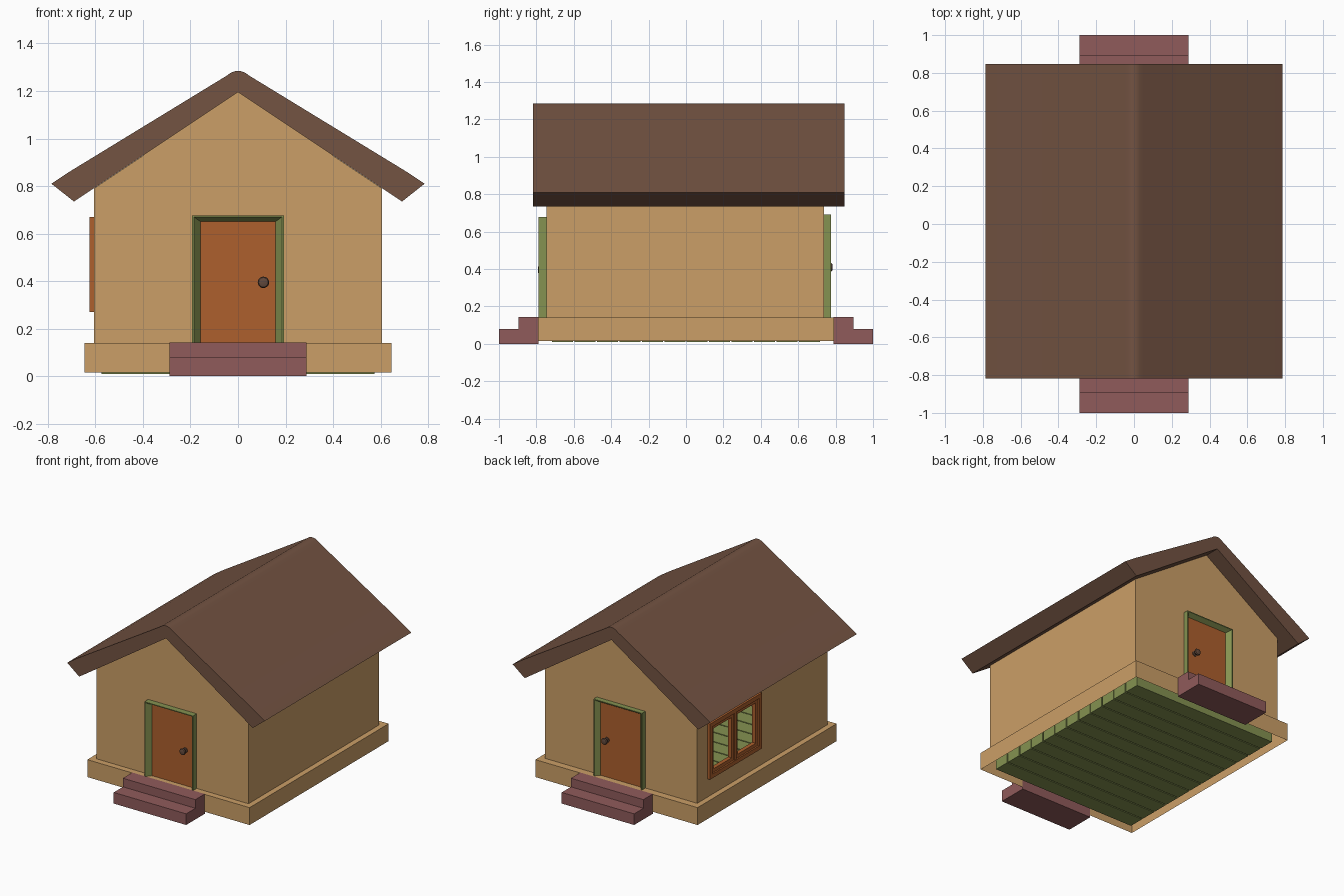
import bpy, bmesh, math

if "Cube" in bpy.data.objects:
    bpy.data.objects.remove(bpy.data.objects["Cube"])


def material(name, rgb):
    lin = [((c / 255 + 0.055) / 1.055) ** 2.4 for c in rgb] + [1]
    m = bpy.data.materials.new(name)
    m.use_nodes = True
    m.diffuse_color = lin
    m.node_tree.nodes["Principled BSDF"].inputs["Base Color"].default_value = lin
    return m


PLASTER = material("tan_plaster", (203, 159, 103))
ROOF = material("brown_roof", (115, 83, 66))
WOOD = material("orange_wood", (173, 96, 45))
GREEN = material("olive_green", (133, 146, 81))
STONE = material("red_stone", (144, 91, 91))
METAL = material("dark_metal", (98, 73, 60))


def finish(name, bm, mat):
    bmesh.ops.recalc_face_normals(bm, faces=bm.faces)
    me = bpy.data.meshes.new(name)
    bm.to_mesh(me)
    bm.free()
    me.materials.append(mat)
    ob = bpy.data.objects.new(name, me)
    bpy.context.collection.objects.link(ob)
    return ob


def add_box(bm, x, y, z):
    verts = bmesh.ops.create_cube(bm, size=1)["verts"]
    for v in verts:
        v.co = [lo + (c + 0.5) * (hi - lo) for c, (lo, hi) in zip(v.co, (x, y, z))]


def box(name, mat, x, y, z):
    bm = bmesh.new()
    add_box(bm, x, y, z)
    return finish(name, bm, mat)


def loft(name, mat, sections, closed=False, caps=False):
    """Skin equal-length point rings, one after another."""
    bm = bmesh.new()
    rings = [[bm.verts.new(p) for p in s] for s in sections]
    n = len(rings[0])
    for a, b in zip(rings, rings[1:]):
        for i in range(n if closed else n - 1):
            j = (i + 1) % n
            bm.faces.new((a[i], a[j], b[j], b[i]))
    if caps:
        bm.faces.new(rings[0])
        bm.faces.new(rings[-1])
    return finish(name, bm, mat)


def prism_y(name, mat, profile, y0, y1):
    return loft(name, mat, [[(x, y, z) for x, z in profile] for y in (y0, y1)], True, True)


def prism_x(name, mat, profile, x0, x1):
    return loft(name, mat, [[(x, y, z) for y, z in profile] for x in (x0, x1)], True, True)


def cut(ob, cutter):
    mod = ob.modifiers.new("cut", "BOOLEAN")
    mod.operation = "DIFFERENCE"
    mod.solver = "EXACT"
    mod.object = cutter
    bpy.context.view_layer.objects.active = ob
    bpy.ops.object.modifier_apply(modifier=mod.name)
    bpy.data.objects.remove(cutter)


def gable(half, base, drop):
    """Pentagon outline that follows the roof underside."""
    eave = 1.195 - drop - half * 0.667
    return [(-half, base), (half, base), (half, eave), (0, 1.195 - drop), (-half, eave)]


FRONT, BACK = -0.745, 0.737
WIN_Y, WIN_Z = (0.03, 0.62), (0.27, 0.67)

# Hollow gabled walls with a window opening
walls = prism_y("walls", PLASTER, gable(0.605, 0.13, 0), FRONT, BACK)
cut(walls, prism_y("room_cutter", PLASTER, gable(0.578, 0.05, 0.03), FRONT + 0.025, BACK - 0.025))
cut(walls, box("window_cutter", PLASTER, (-0.7, -0.5), (0.04, 0.61), (0.28, 0.66)))

# Foundation skirt, open underneath, with a narrow ledge
skirt = [(0.645, 0.79, 0.015), (0.645, 0.79, 0.14), (0.595, 0.728, 0.14)]
foundation = loft("foundation", PLASTER, [
    [(-x, -y, z), (x, -y, z), (x, y, z), (-x, y, z)] for x, y, z in skirt], True)

# Plank floor
bm = bmesh.new()
PLANKS, LENGTH = 12, 1.44
pitch = LENGTH / PLANKS
for i in range(PLANKS):
    y = -LENGTH / 2 + i * pitch
    add_box(bm, (-0.575, 0.575), (y + 0.004, y + pitch - 0.004), (0.01, 0.13))
finish("floor_planks", bm, GREEN)
box("subfloor", GREEN, (-0.565, 0.565), (-0.71, 0.71), (0.03, 0.115))

# Roof slab with a rounded ridge
half = [(0.785, 0.81), (0.705, 0.863), (0.05, 1.263), (0.03, 1.277), (0.015, 1.283)]
top = half + [(0, 1.285)] + [(-x, z) for x, z in reversed(half)]
roof = prism_y("roof", ROOF, top + [(-0.69, 0.735), (0, 1.195), (0.69, 0.735)], -0.818, 0.847)


def entrance(side, wall, proud, lift):
    """Door, splayed surround, knob and steps on one gable end."""
    label = "front" if side < 0 else "back"
    # Door leaf
    box(label + "_door", WOOD, (-0.165, 0.165), sorted((wall - side * 0.01, wall + side * 0.006)),
        (0.135, 0.66 + lift))
    # Surround: outer side, front edge, then sloping in to the door
    section = [(0.193, 0.677, -0.005), (0.193, 0.677, proud),
               (0.186, 0.671, proud), (0.157, 0.65, 0.004)]
    path = []
    for sx, at_top in ((-1, False), (-1, True), (1, True), (1, False)):
        path.append([(sx * x, wall + side * d, z + lift if at_top else 0.135)
                     for x, z, d in section])
    loft(label + "_door_frame", GREEN, path)
    # Turned knob
    turned = [(0.018, 0), (0.018, 0.008), (0.009, 0.01), (0.009, 0.02),
              (0.021, 0.026), (0.024, 0.033), (0.02, 0.04), (0.011, 0.043)]
    n = 20
    rings = [[(0.107 + r * math.cos(math.tau * i / n), wall + side * (0.004 + d),
               0.395 + lift + r * math.sin(math.tau * i / n)) for i in range(n)]
             for r, d in turned]
    knob = loft(label + "_knob", METAL, rings, True, True)
    # Two steps
    steps = [(0.788, 0), (1, 0), (1, 0.08), (0.895, 0.08), (0.895, 0.142), (0.788, 0.142)]
    prism_x(label + "_steps", STONE, [(side * y, z) for y, z in steps], -0.288, 0.288)
    return knob


knobs = [entrance(-1, FRONT, 0.043, 0), entrance(1, BACK, 0.038, 0.014)]


def window_frame(name, y, z, w, x):
    """Four bars around an opening."""
    bm = bmesh.new()
    for side in ((y[0], y[0] + w), (y[1] - w, y[1])):
        add_box(bm, x, side, z)
    for side in ((z[0], z[0] + w), (z[1] - w, z[1])):
        add_box(bm, x, (y[0] + w, y[1] - w), side)
    return finish(name, bm, WOOD)


# Window: outer frame, mullion and two sashes
window_frame("window_frame", WIN_Y, WIN_Z, 0.03, (-0.625, -0.57))
mid = sum(WIN_Y) / 2
box("window_mullion", WOOD, (-0.622, -0.575), (mid - 0.01, mid + 0.01), (0.3, 0.64))
for label, y in (("front", (0.06, mid - 0.01)), ("back", (mid + 0.01, 0.59))):
    window_frame(label + "_sash", y, (0.3, 0.64), 0.025, (-0.614, -0.585))

# Smooth the turned knobs and ridge, keeping edges sharp
bpy.ops.object.select_all(action="DESELECT")
for ob in knobs + [roof]:
    ob.select_set(True)
bpy.context.view_layer.objects.active = roof
bpy.ops.object.shade_smooth_by_angle(angle=math.radians(30))
